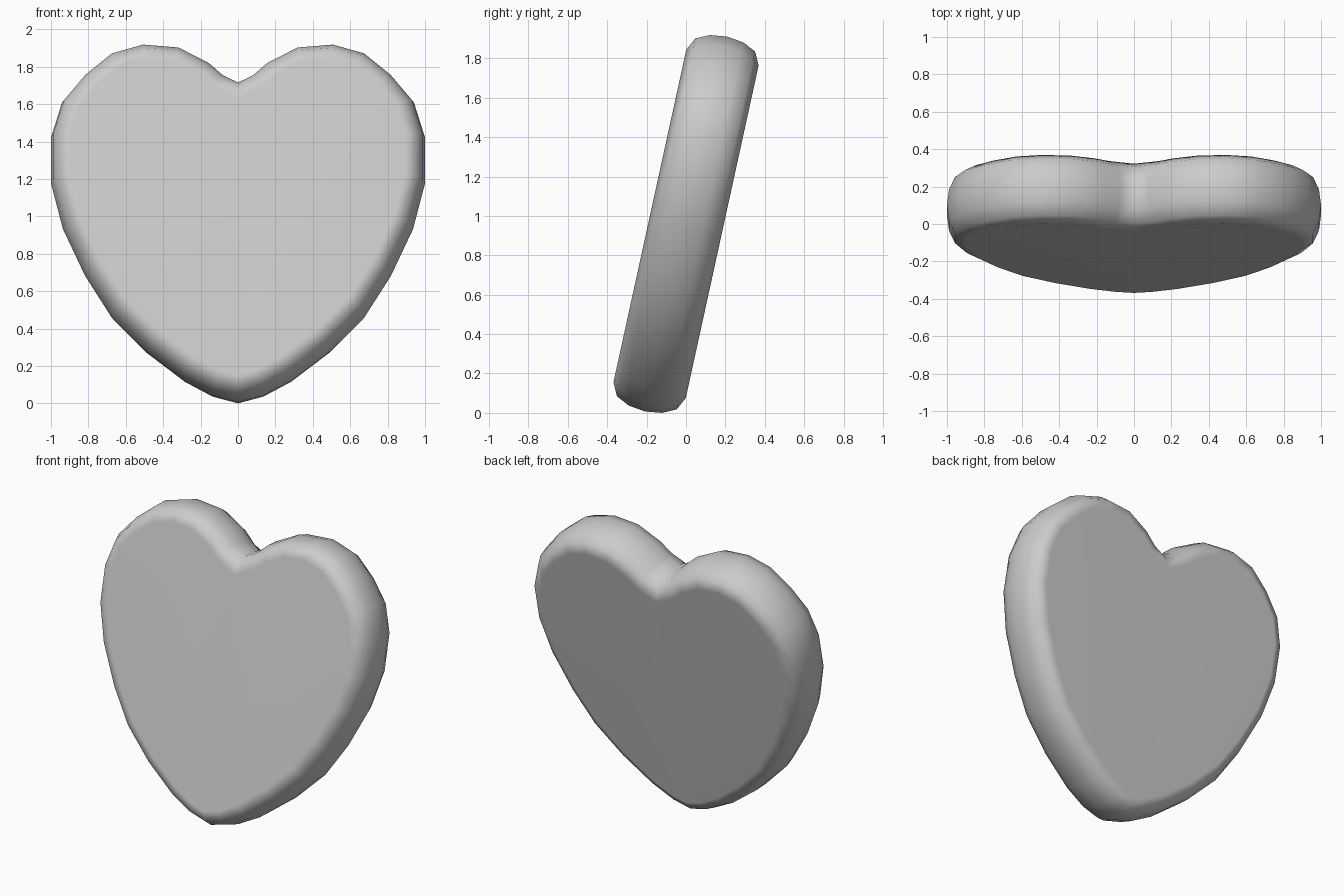
import bpy, bmesh, math
from mathutils import Vector, Matrix

if "Cube" in bpy.data.objects:
    bpy.data.objects.remove(bpy.data.objects["Cube"])

# Right half of the heart outline (x, height), notch to tip
HALF = [(0, 1.714), (.075, 1.751), (.15, 1.816), (.315, 1.901), (.508, 1.917),
        (.679, 1.869), (.824, 1.751), (.941, 1.612), (1, 1.425), (1, 1.179),
        (.936, .933), (.818, .682), (.679, .463), (.492, .275), (.289, .12),
        (.139, .04), (0, .003)]
# Rounded rim: (depth from middle plane, inset from outline)
RIM = [(-.188, .107), (-.155, .043), (-.086, .011), (0, 0),
       (.086, .011), (.155, .043), (.188, .107)]
TILT = math.radians(-12.35)

right = [Vector((x, (z - .96) * 1.018)) for x, z in HALF]
outline = right + [Vector((-p.x, p.y)) for p in reversed(right[1:-1])]
n = len(outline)


def inset(i, d):
    """Move outline point i inwards by d, mitring the corner."""
    a, p, b = outline[i - 1], outline[i], outline[(i + 1) % n]
    e1, e2 = (p - a).normalized(), (b - p).normalized()
    n1, n2 = Vector((e1.y, -e1.x)), Vector((e2.y, -e2.x))
    m = (n1 + n2).normalized()
    return p + m * (d / m.dot(n1))


# Heart body: stacked rings, flat front and back
bm = bmesh.new()
rings = []
for depth, d in RIM:
    pts = [inset(i, d) for i in range(n)]
    rings.append([bm.verts.new((p.x, depth, p.y)) for p in pts])
for r, s in zip(rings, rings[1:]):
    for i in range(n):
        j = (i + 1) % n
        bm.faces.new((r[i], r[j], s[j], s[i]))
half = n // 2
for r in (rings[0], rings[-1]):
    bm.faces.new(r[:half + 1])
    bm.faces.new(r[half:] + r[:1])
bmesh.ops.recalc_face_normals(bm, faces=bm.faces)

# Lean backwards and stand on the ground
bm.transform(Matrix.Rotation(TILT, 4, 'X'))
low = min(v.co.z for v in bm.verts)
bm.transform(Matrix.Translation((0, 0, -low)))

mesh = bpy.data.meshes.new("heart")
bm.to_mesh(mesh)
bm.free()
mesh.shade_smooth()
heart = bpy.data.objects.new("heart", mesh)
bpy.context.collection.objects.link(heart)
# Keep the broad faces flat while the rim stays soft
heart.modifiers.new("flat_faces", 'WEIGHTED_NORMAL')
